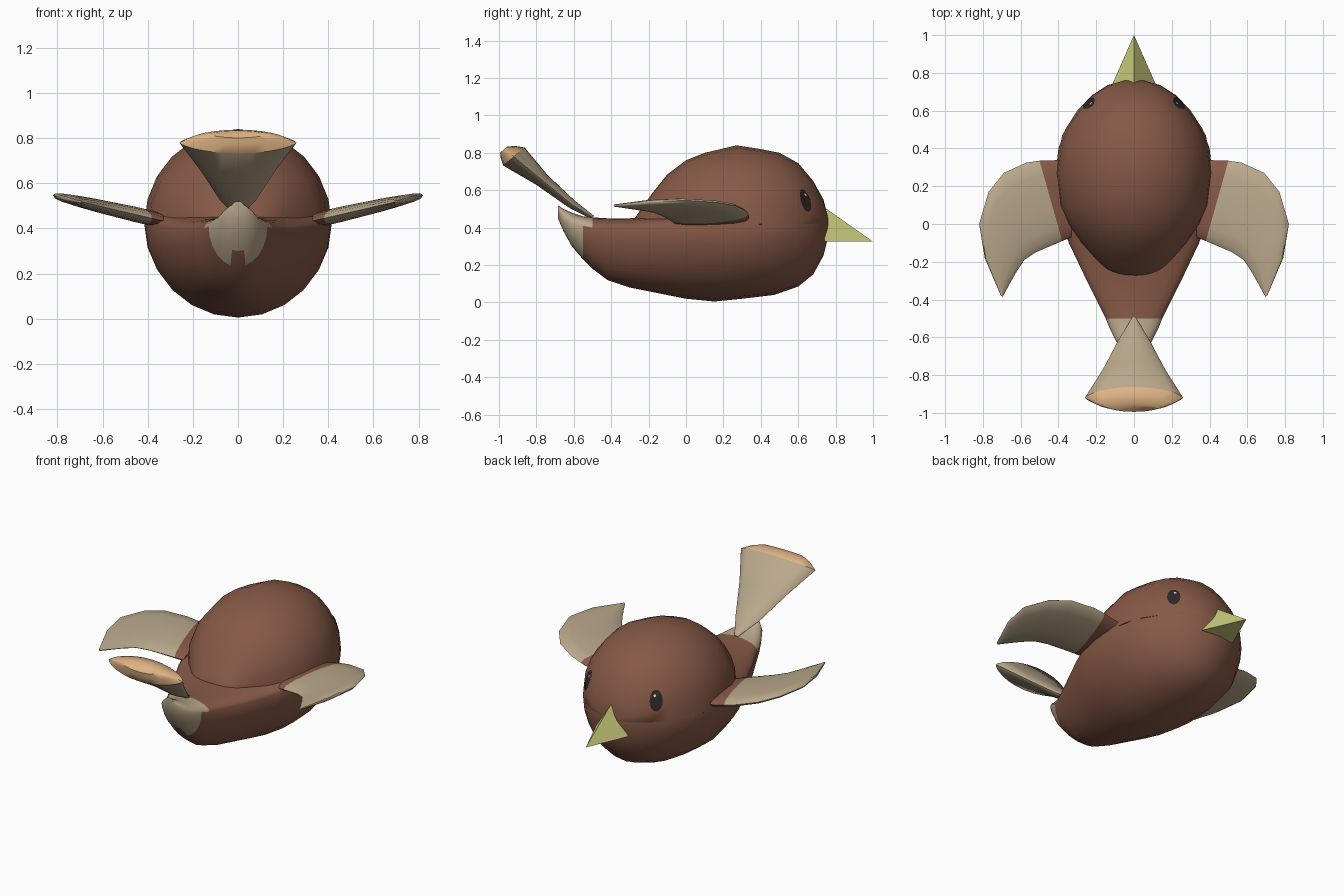
import bpy
import bmesh
from math import cos, sin, pi, copysign
from mathutils import Vector
from mathutils.bvhtree import BVHTree

old = bpy.data.objects.get("Cube")
if old:
    bpy.data.objects.remove(old)


def make_material(name, rgb):
    m = bpy.data.materials.new(name)
    m.use_nodes = True
    m.diffuse_color = (*rgb, 1)
    m.node_tree.nodes["Principled BSDF"].inputs["Base Color"].default_value = (*rgb, 1)
    return m


brown = make_material("brown feathers", (0.24, 0.1, 0.062))
tan = make_material("tan feathers", (0.49, 0.39, 0.26))
peach = make_material("peach tail end", (0.74, 0.45, 0.23))
yellow = make_material("beak yellow", (0.59, 0.59, 0.2))
dark = make_material("eye dark", (0.028, 0.02, 0.02))
white = make_material("eye glint", (0.75, 0.7, 0.65))


def make_object(name, bm, materials, smooth=True):
    bmesh.ops.recalc_face_normals(bm, faces=bm.faces)
    mesh = bpy.data.meshes.new(name)
    bm.to_mesh(mesh)
    bm.free()
    for m in materials:
        mesh.materials.append(m)
    ob = bpy.data.objects.new(name, mesh)
    bpy.context.collection.objects.link(ob)
    if smooth:
        bpy.ops.object.select_all(action="DESELECT")
        ob.select_set(True)
        bpy.context.view_layer.objects.active = ob
        bpy.ops.object.shade_smooth_by_angle(angle=0.75)
    return ob


def ring(center, across, up, down, power=1.0, n=24):
    """Closed section; power above 1 gives a lens, below 1 a blunt edge."""
    pts = []
    for i in range(n):
        a = 2 * pi * i / n
        s = sin(a)
        v = copysign(abs(s) ** power, s)
        pts.append(Vector(center) + Vector(across) * cos(a)
                   + (Vector(up) * v if v > 0 else Vector(down) * -v))
    return pts


def loft(name, rings, materials, rule=lambda row, c: 0):
    bm = bmesh.new()
    rows = [[bm.verts.new(p) for p in r] for r in rings]
    n = len(rows[0])
    for k in range(len(rows) - 1):
        for i in range(n):
            j = (i + 1) % n
            f = bm.faces.new((rows[k][i], rows[k][j], rows[k + 1][j], rows[k + 1][i]))
            f.material_index = rule(k, f.calc_center_median())
    for k, r in ((0, rows[0]), (len(rows), rows[-1])):
        f = bm.faces.new(r)
        f.material_index = rule(k, f.calc_center_median())
    return make_object(name, bm, materials)


# Lower body: y, half width, middle height, top, bottom
body_rows = [
    (-0.685, 0.03, 0.49, 0.52, 0.45), (-0.655, 0.075, 0.45, 0.5, 0.38),
    (-0.61, 0.1, 0.42, 0.48, 0.3), (-0.55, 0.13, 0.41, 0.46, 0.23),
    (-0.5, 0.15, 0.4, 0.455, 0.18), (-0.42, 0.19, 0.4, 0.45, 0.12),
    (-0.3, 0.25, 0.4, 0.45, 0.08), (-0.1, 0.345, 0.41, 0.47, 0.04),
    (0.0, 0.38, 0.42, 0.5, 0.02), (0.15, 0.41, 0.42, 0.55, 0.005),
    (0.3, 0.415, 0.42, 0.55, 0.02), (0.47, 0.38, 0.42, 0.55, 0.04),
    (0.6, 0.3, 0.42, 0.55, 0.085), (0.68, 0.225, 0.42, 0.5, 0.15),
    (0.735, 0.14, 0.41, 0.47, 0.25), (0.76, 0.05, 0.41, 0.44, 0.35)]
loft("body", [ring((0, y, m), (w, 0, 0), (0, 0, t - m), (0, 0, b - m))
              for y, w, m, t, b in body_rows], [brown, tan],
     lambda k, c: int(c.y < -0.52 - 0.15 * max(0, 0.42 - c.z) and c.z > 0.27))

# Domed head and back: y, half width, top
dome_rows = [
    (-0.28, 0.08, 0.44), (-0.24, 0.15, 0.5), (-0.18, 0.21, 0.585), (-0.1, 0.28, 0.685),
    (0.0, 0.35, 0.76), (0.1, 0.395, 0.8), (0.27, 0.415, 0.84), (0.4, 0.4, 0.82),
    (0.5, 0.365, 0.8), (0.6, 0.3, 0.745), (0.68, 0.225, 0.65),
    (0.735, 0.14, 0.55), (0.76, 0.05, 0.45)]
head = loft("head", [ring((0, y, 0.42), (w, 0, 0), (0, 0, t - 0.42), (0, 0, -0.02))
                     for y, w, t in dome_rows], [brown])

# Flared tail with a bulging end: y, z, half width, half thickness
tail_rows = [(-0.5, 0.455, 0.012, 0.012), (-0.61, 0.525, 0.08, 0.025),
             (-0.77, 0.655, 0.165, 0.04), (-0.92, 0.78, 0.26, 0.075),
             (-0.952, 0.805, 0.2, 0.05), (-0.975, 0.817, 0.13, 0.025)]
slant = Vector((0, 0.77, 0.64))
loft("tail", [ring((0, y, z), (w, 0, 0), slant * t, slant * -t, 1.4)
              for y, z, w, t in tail_rows], [tan, peach],
     lambda k, c: int(k > 2))

# Wings: leading point, trailing point, half thickness
wing_rows = [
    ((0.34, 0.34), (0.33, -0.07), 0.035), ((0.5, 0.335), (0.38, -0.09), 0.035),
    ((0.57, 0.325), (0.45, -0.12), 0.033), ((0.69, 0.27), (0.52, -0.15), 0.03),
    ((0.77, 0.17), (0.58, -0.19), 0.026), ((0.82, 0.0), (0.62, -0.25), 0.022),
    ((0.79, -0.18), (0.66, -0.32), 0.017), ((0.705, -0.38), (0.695, -0.385), 0.006)]


def wing_point(p, side):
    return Vector((side * p[0], p[1], 0.44 + 0.23 * (p[0] - 0.36)))


for side, label in ((1, "left"), (-1, "right")):
    sections = []
    for lead, trail, t in wing_rows:
        a, b = wing_point(lead, side), wing_point(trail, side)
        lift = Vector((0, 0, t))
        sections.append(ring((a + b) / 2, (a - b) / 2, lift, -lift, 0.8, 14))
    loft(label + "_wing", sections, [brown, tan], lambda k, c: int(0 < k))

# Beak: a flat-bottomed pyramid
bm = bmesh.new()
top, left, right, tip = [bm.verts.new(p) for p in (
    (0, 0.745, 0.505), (0.115, 0.74, 0.325), (-0.115, 0.74, 0.325), (0, 1, 0.325))]
for tri in ((top, left, tip), (top, right, tip), (left, right, tip), (top, left, right)):
    bm.faces.new(tri)
make_object("beak", bm, [yellow], False)

# Eyes: thin patches laid on the head
surface = BVHTree.FromPolygons([v.co for v in head.data.vertices],
                               [p.vertices for p in head.data.polygons])


def patch(name, side, shift, half_w, half_h, gap, material):
    out = Vector((side * 0.6, 0.8, 0))
    along = Vector((side * 0.8, -0.6, 0))
    center = Vector((side * 0.24, 0.64, 0.545))
    bm = bmesh.new()

    def place(u, v):
        start = center + along * (u + shift[0]) + Vector((0, 0, v + shift[1]))
        hit = surface.ray_cast(start + out, -out)[0]
        return bm.verts.new((hit or start) + out * gap)

    n = 16
    middle = place(0, 0)
    loops = [[place(half_w * s * cos(2 * pi * i / n), half_h * s * sin(2 * pi * i / n))
              for i in range(n)] for s in (0.5, 1)]
    for i in range(n):
        j = (i + 1) % n
        bm.faces.new((middle, loops[0][i], loops[0][j]))
        bm.faces.new((loops[0][i], loops[1][i], loops[1][j], loops[0][j]))
    ob = make_object(name, bm, [material])
    if ob.data.polygons[0].normal.dot(out) < 0:
        ob.data.flip_normals()


for side, label in ((1, "left"), (-1, "right")):
    patch(label + "_eye", side, (0, 0), 0.038, 0.06, 0.005, dark)
    patch(label + "_eye_glint", side, (-0.008, 0.03), 0.008, 0.007, 0.008, white)
